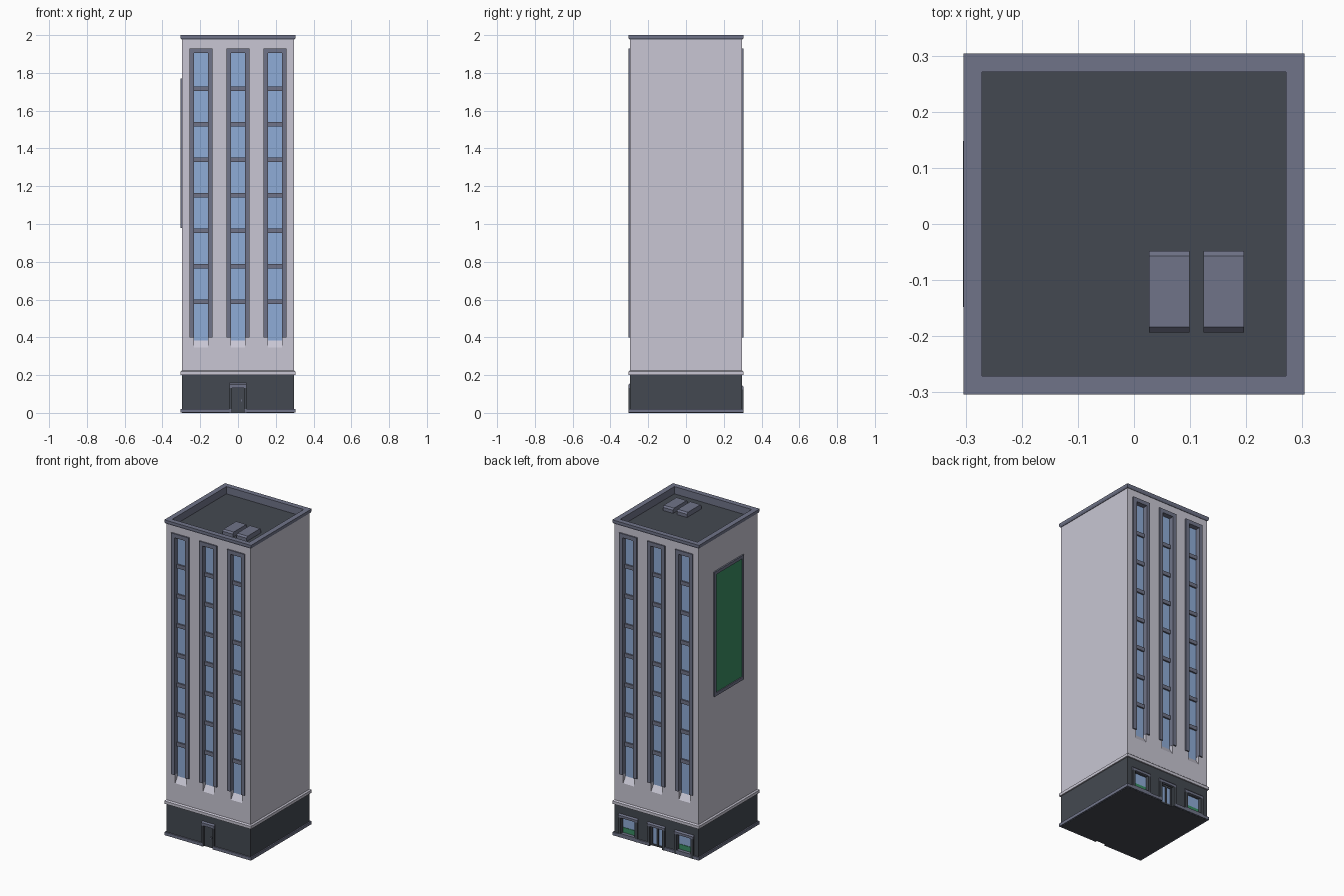
import bpy, bmesh

if "Cube" in bpy.data.objects:
    bpy.data.objects.remove(bpy.data.objects["Cube"])


def material(name, rgb):
    col = [(c / 255 / 12.92 if c < 11 else ((c / 255 + 0.055) / 1.055) ** 2.4) for c in rgb] + [1]
    m = bpy.data.materials.new(name)
    m.use_nodes = True
    m.diffuse_color = col
    m.node_tree.nodes["Principled BSDF"].inputs["Base Color"].default_value = col
    return m


WALL = material("pale wall", (200, 198, 211))
FRAME = material("blue grey trim", (112, 116, 137))
DARK = material("charcoal", (68, 73, 81))
GLASS = material("blue glass", (143, 172, 215))
GREEN = material("green panel", (58, 142, 100))


def finish(name, bm, mat):
    bmesh.ops.recalc_face_normals(bm, faces=bm.faces)
    me = bpy.data.meshes.new(name)
    bm.to_mesh(me)
    bm.free()
    ob = bpy.data.objects.new(name, me)
    bpy.context.scene.collection.objects.link(ob)
    if mat:
        me.materials.append(mat)
    return ob


def prism(bm, profile, x0, x1):
    """Extrude a (y, z) profile from x0 to x1."""
    a, b = [[bm.verts.new((x, y, z)) for y, z in profile] for x in (x0, x1)]
    n = len(profile)
    bm.faces.new(a)
    bm.faces.new(b[::-1])
    for i in range(n):
        j = (i + 1) % n
        bm.faces.new((a[i], b[i], b[j], a[j]))


def block(bm, x0, x1, y0, y1, z0, z1):
    prism(bm, [(y0, z0), (y1, z0), (y1, z1), (y0, z1)], x0, x1)


def box(name, mat, *bounds):
    bm = bmesh.new()
    block(bm, *bounds)
    return finish(name, bm, mat)


def ring(name, mat, profile):
    """Sweep a closed (radius, z) profile around a square."""
    bm = bmesh.new()
    loops = [[bm.verts.new((r * sx, r * sy, z)) for r, z in profile]
             for sx, sy in ((1, 1), (-1, 1), (-1, -1), (1, -1))]
    n = len(profile)
    for k in range(4):
        a, b = loops[k], loops[(k + 1) % 4]
        for i in range(n):
            j = (i + 1) % n
            bm.faces.new((a[i], a[j], b[j], b[i]))
    return finish(name, bm, mat)


def cut(target, bm):
    cutter = finish("cutter", bm, None)
    cutter.hide_render = True
    mod = target.modifiers.new("cut", 'BOOLEAN')
    mod.operation, mod.solver, mod.object = 'DIFFERENCE', 'EXACT', cutter
    bpy.context.view_layer.objects.active = target
    bpy.ops.object.modifier_apply(modifier=mod.name)
    bpy.data.objects.remove(cutter)


H, OUT, DEEP = 0.296, 0.304, 0.27
COLUMNS = (-0.196, 0, 0.196)

# Tower body with window niches and a sunken roof
tower = box("tower_walls", WALL, -H, H, -H, H, 0.2, 1.978)
bm = bmesh.new()
for s in (-1, 1):
    niche = [(DEEP, 0.385), (H, 0.345), (0.35, 0.345), (0.35, 1.915), (DEEP, 1.915)]
    for x in COLUMNS:
        prism(bm, [(s * y, z) for y, z in niche], x - 0.038, x + 0.038)
block(bm, -0.28, 0.28, -0.28, 0.28, 1.95, 2.1)
cut(tower, bm)

# Street level with door and shop openings
base = box("street_level", DARK, -H, H, -H, H, 0, 0.2)
plinth = ring("plinth", FRAME, [(0.28, 0.001), (OUT, 0.001), (OUT, 0.02), (0.28, 0.02)])


def openings():
    bm = bmesh.new()
    block(bm, -0.034, 0.034, -0.35, -0.285, -0.1, 0.132)
    block(bm, -0.045, 0.045, 0.275, 0.35, -0.1, 0.125)
    for x in (COLUMNS[0], COLUMNS[2]):
        block(bm, x - 0.05, x + 0.05, 0.275, 0.35, 0.025, 0.125)
    return bm


cut(base, openings())
cut(plinth, openings())

# Belt course, parapet and roof deck
ring("belt_course", WALL, [(0.28, 0.2), (OUT, 0.2), (OUT, 0.218), (H, 0.225), (0.28, 0.225)])
ring("parapet", FRAME, [(0.271, 1.945), (0.271, 2), (OUT, 2), (OUT, 1.985),
                        (0.299, 1.976), (0.285, 1.976), (0.285, 1.945)])
box("roof_deck", DARK, -0.279, 0.279, -0.279, 0.279, 1.945, 1.954)

# Roof vents with chamfered ends
for i, x in enumerate((0.0625, 0.16)):
    bm = bmesh.new()
    prism(bm, [(-0.193, 1.95), (-0.048, 1.95), (-0.048, 1.974),
               (-0.057, 1.984), (-0.184, 1.984), (-0.193, 1.974)], x - 0.036, x + 0.036)
    finish(f"roof_vent_{i + 1}", bm, FRAME)

# Tall window strips: glass, surround and cross bars
for s, side in ((-1, "front"), (1, "back")):
    for i, x in enumerate(COLUMNS):
        tag = f"{side}_{i + 1}"
        box("window_glass_" + tag, GLASS, x - 0.038, x + 0.038,
            s * (DEEP - 0.003), s * (DEEP + 0.002), 0.38, 1.915)
        bm = bmesh.new()
        for d in (-1, 1):
            block(bm, x + d * 0.037, x + d * 0.062, s * DEEP, s * OUT, 0.4, 1.93)
        block(bm, x - 0.037, x + 0.037, s * DEEP, s * OUT, 1.905, 1.93)
        finish("window_surround_" + tag, bm, FRAME)
        bm = bmesh.new()
        for k in range(7):
            z = 0.588 + 0.188 * k
            block(bm, x - 0.037, x + 0.037, s * DEEP, s * (DEEP + 0.012), z - 0.012, z + 0.012)
        finish("window_bars_" + tag, bm, FRAME)


def portal(name, x, s, inner, outer, top, head):
    """Side jambs and a sloped lintel around an opening."""
    bm = bmesh.new()
    for d in (-1, 1):
        block(bm, x + d * inner, x + d * outer, s * 0.28, s * OUT, 0, top)
    finish(name + "_jambs", bm, DARK)
    bm = bmesh.new()
    prism(bm, [(s * 0.28, top), (s * OUT, top), (s * OUT, head - 0.008), (s * H, head), (s * 0.28, head)],
          x - outer, x + outer)
    finish(name + "_lintel", bm, FRAME)


# Front door
portal("front_door", 0, -1, 0.033, 0.045, 0.132, 0.158)
box("front_door_panel", DARK, -0.034, 0.034, -0.291, -0.28, 0, 0.132)
box("front_door_handle", FRAME, 0.016, 0.022, -0.297, -0.29, 0.06, 0.07)

# Back entrance with two glazed leaves
portal("back_entrance", 0, 1, 0.044, 0.062, 0.125, 0.148)
box("back_entrance_glass", GLASS, -0.045, 0.045, 0.27, 0.28, 0.002, 0.125)
bm = bmesh.new()
for x in (-0.04, 0, 0.04):
    block(bm, x - 0.005, x + 0.005, 0.27, 0.286, 0, 0.125)
for z in (0.005, 0.12):
    block(bm, -0.044, 0.044, 0.27, 0.285, z - 0.005, z + 0.005)
finish("back_entrance_leaves", bm, DARK)

# Shop windows with a green lower panel
for name, x in (("shop_window_right", COLUMNS[0]), ("shop_window_left", COLUMNS[2])):
    portal(name, x, 1, 0.049, 0.067, 0.125, 0.148)
    box(name + "_glass", GLASS, x - 0.05, x + 0.05, 0.27, 0.279, 0.025, 0.125)
    box(name + "_panel", GREEN, x - 0.05, x + 0.05, 0.276, 0.282, 0.025, 0.058)
    box(name + "_sill", FRAME, x - 0.05, x + 0.05, 0.28, OUT, 0.012, 0.026)

# Billboard on the side wall
box("billboard_panel", GREEN, -0.299, -0.29, -0.135, 0.135, 1.0, 1.75)
bm = bmesh.new()
for d in (-1, 1):
    block(bm, -0.305, -0.29, d * 0.132, d * 0.148, 0.98, 1.77)
for z in (0.98, 1.75):
    block(bm, -0.305, -0.29, -0.132, 0.132, z, z + 0.02)
finish("billboard_frame", bm, FRAME)
